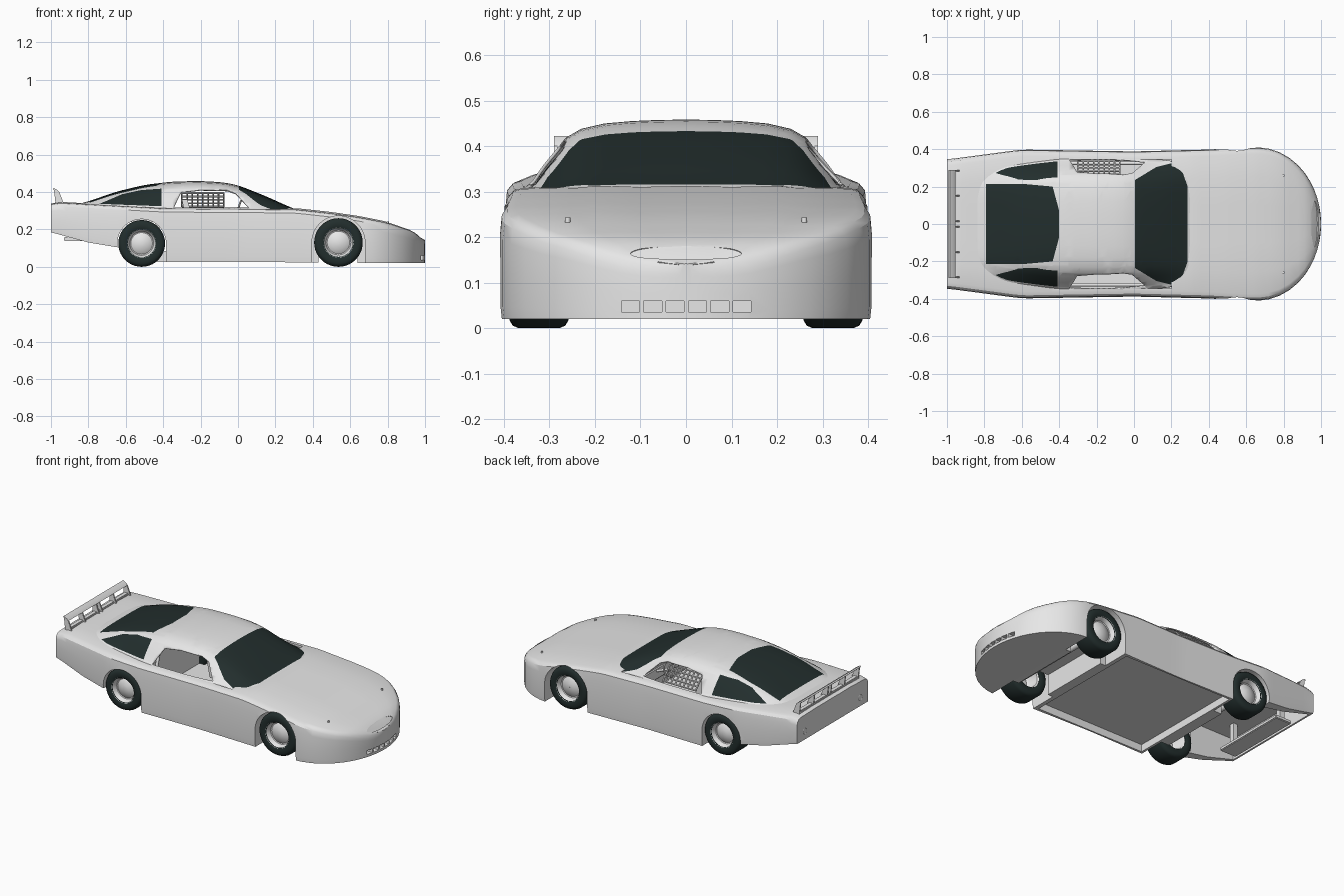
import bpy, bmesh, math
from mathutils import Vector, Matrix

old = bpy.data.objects.get("Cube")
if old:
    bpy.data.objects.remove(old)


def material(name, rgb):
    m = bpy.data.materials.new(name)
    m.use_nodes = True
    m.diffuse_color = (*rgb, 1)
    m.node_tree.nodes["Principled BSDF"].inputs["Base Color"].default_value = (*rgb, 1)
    return m


GREY = material("pale grey paint", (0.86, 0.86, 0.86))
DARK = material("dark green black", (0.016, 0.027, 0.026))


def finish(bm, name, mats=(GREY,), angle=35):
    bmesh.ops.recalc_face_normals(bm, faces=bm.faces)
    me = bpy.data.meshes.new(name)
    bm.to_mesh(me)
    bm.free()
    for m in mats:
        me.materials.append(m)
    ob = bpy.data.objects.new(name, me)
    bpy.context.collection.objects.link(ob)
    bpy.ops.object.select_all(action='DESELECT')
    bpy.context.view_layer.objects.active = ob
    ob.select_set(True)
    bpy.ops.object.shade_smooth_by_angle(angle=math.radians(angle))
    return ob


def smooth_curve(points, d=0.03):
    """Piecewise curve through points with softened corners."""
    def lin(x):
        for (x0, v0), (x1, v1) in zip(points, points[1:]):
            if x <= x1:
                return v0 + (v1 - v0) * max(0, (x - x0) / (x1 - x0))
        return points[-1][1]
    return lambda x: (lin(x - d) + lin(x) + lin(x + d)) / 3


def loft(bm, rings, closed):
    rows = [[bm.verts.new(p) for p in r] for r in rings]
    n = len(rows[0])
    for a, b in zip(rows, rows[1:]):
        for i in range(n if closed else n - 1):
            j = (i + 1) % n
            bm.faces.new((a[i], a[j], b[j], b[i]))
    return rows


def box(name, lo, hi, bevel=0.0):
    bm = bmesh.new()
    lo, hi = Vector(lo), Vector(hi)
    mx = Matrix.Translation((lo + hi) / 2) @ Matrix.Diagonal((*(hi - lo), 1))
    bmesh.ops.create_cube(bm, size=1, matrix=mx)
    if bevel:
        bmesh.ops.bevel(bm, geom=bm.edges[:], offset=bevel, segments=2, affect='EDGES')
    return finish(bm, name)


def rod(name, a, b, r, sides=12):
    a, b = Vector(a), Vector(b)
    bm = bmesh.new()
    rot = (b - a).to_track_quat('Z', 'Y').to_matrix().to_4x4()
    bmesh.ops.create_cone(bm, cap_ends=True, segments=sides, radius1=r, radius2=r,
                          depth=(b - a).length, matrix=Matrix.Translation((a + b) / 2) @ rot)
    return finish(bm, name)


def prism(name, profile, y0, y1):
    """Side profile in x and z, extruded along y."""
    bm = bmesh.new()
    rows = loft(bm, [[(x, y, z) for x, z in profile] for y in (y0, y1)], True)
    for r in rows:
        bm.faces.new(r)
    return finish(bm, name)


def lathe(name, profile, x, y, z, side, mat, steps=40):
    """Spin (radius, offset) pairs about a sideways axis."""
    bm = bmesh.new()
    rings = []
    for r, o in profile:
        rings.append([(x + r * math.cos(t), y + side * o, z + r * math.sin(t))
                      for t in (2 * math.pi * k / steps for k in range(steps))])
    loft(bm, rings, True)
    return finish(bm, name, (mat,), 40)


# Lower body, lofted nose to tail
top = smooth_curve([(-1, .335), (-.96, .346), (-.8, .337), (-.4, .315), (.3, .31), (.5, .288),
                    (.65, .266), (.8, .236), (.93, .192), (.98, .155), (1, .135)], 0.015)
bottom = smooth_curve([(-1, .185), (-.8, .13), (-.62, .1), (-.5, .026), (.5, .024), (.66, .02), (1, .02)], .01)
width = smooth_curve([(-1, .345), (-.6, .398), (0, .388), (.4, .398), (.6, .409), (.7, .409)])
stations = [(-1 + .04 * i, None) for i in range(42)]
stations += [(.66 + .34 * math.sin(t), .409 * math.cos(t))
             for t in (math.radians(a) for a in (2, 10, 20, 30, 40, 48, 56, 63, 70, 76, 81, 85, 88))]
rings = []
for x, w in stations:
    w = w or width(x)
    zb, zt = bottom(x), top(x)
    h = zt - zb
    lip = min(.016, w * .3)
    crown = .005 if .3 < x < .8 else .002
    half = [(w * .992, zb), (w, zb + h * .12), (w, zb + h * .45), (w, zb + h * .75),
            (w - lip * .25, zt - .022), (w - lip, zt - .008), (w - 2.2 * lip, zt - .002),
            (w * .62, zt), (w * .5, zt + crown), (w * .25, zt + crown / 2)]
    rings.append([(x, y, z) for y, z in half] + [(x, 0, zt + crown)]
                 + [(x, -y, z) for y, z in reversed(half)])
bm = bmesh.new()
rows = loft(bm, rings, True)
bm.faces.new(rows[0])
bm.faces.new(rows[-1])
body = finish(bm, "body_shell", angle=30)

# Cutters for wheel wells, cockpit, underside hollows and nose openings
cutters = [box("cockpit_cut", (-.42, -.345, .085), (.2, .345, .6)),
           box("floor_cut", (-.37, -.376, -.1), (.37, .376, .07)),
           box("tail_cut", (-.985, -.325, 0), (-.66, .325, .31)),
           box("axle_cut", (-.665, -.3, 0), (-.44, .3, .24)),
           box("front_cut", (.43, -.3, 0), (.64, .3, .15))]
REAR, FRONT = (-.515, .125), (.537, .13)
for cx, cz in (REAR, FRONT):
    r = .142 if cx > 0 else .13
    arch = [(cx + r, -.1), (cx + r, cz)]
    arch += [(cx + r * math.cos(t), cz + r * math.sin(t)) for t in (math.pi * k / 24 for k in range(1, 24))]
    arch += [(cx - r, cz), (cx - r, -.1)]
    for s in (-1, 1):
        cutters.append(prism("well_cut", arch, s * .225, s * .5))
for i in range(6):
    y = -.122 + .049 * i
    cutters.append(box("slot_cut", (.9, y - .02, .036), (1.1, y + .02, .06)))
bm = bmesh.new()
bmesh.ops.create_cone(bm, cap_ends=True, segments=40, radius1=1, radius2=1, depth=1,
                      matrix=Matrix.Translation((.972, 0, .17)) @ Matrix.Rotation(math.radians(48), 4, 'Y')
                      @ Matrix.Diagonal((.024, .122, .022, 1)))
cutters.append(finish(bm, "grille_cut"))
bpy.context.view_layer.objects.active = body
for c in cutters:
    c.hide_render = True
    mod = body.modifiers.new("cut", 'BOOLEAN')
    mod.object, mod.solver = c, 'EXACT'
    bpy.ops.object.modifier_apply(modifier=mod.name)
    bpy.data.objects.remove(c)
bpy.ops.object.select_all(action='DESELECT')
body.select_set(True)
bpy.ops.object.shade_smooth_by_angle(angle=math.radians(30))

# Cabin shell with glass and open side windows
ridge = smooth_curve([(-.86, .335), (-.8, .35), (-.65, .402), (-.5, .438), (-.35, .456), (-.2, .459),
                      (-.08, .452), (.0, .437), (.15, .377), (.29, .314), (.34, .296)])
base = smooth_curve([(-.86, .25), (-.7, .325), (-.4, .358), (-.1, .362), (.1, .35), (.22, .335), (.32, .29)])
section = [(1, 0), (.94, .14), (.875, .36), (.8, .57), (.73, .75), (.64, .87), (.5, .945), (.33, .98), (.16, .996)]
rings = []
for i in range(41):
    x = -.86 + .03 * i
    w, z0 = base(x), top(x) - .012
    h = max(ridge(x) - z0, .002)
    half = [(x, w * a, z0 + h * b) for a, b in section]
    rings.append(half + [(x, 0, z0 + h)] + [(x, -y, z) for _, y, z in reversed(half)])
bm = bmesh.new()
loft(bm, rings, False)


def inside(poly, p):
    crosses = [(b[0] - a[0]) * (p[1] - a[1]) - (b[1] - a[1]) * (p[0] - a[0])
               for a, b in zip(poly, poly[1:] + poly[:1])]
    return min(crosses) >= 0 or max(crosses) <= 0


def cut_faces(poly, k):
    """Slice the shell along a convex outline seen along y (k=2) or z (k=1); return faces inside."""
    for a, b in zip(poly, poly[1:] + poly[:1]):
        co, no = Vector((a[0], 0, 0)), Vector((b[1] - a[1], 0, 0))
        co[k], no[k] = a[1], a[0] - b[0]
        lo, hi = min(p[0] for p in poly) - .05, max(p[0] for p in poly) + .05
        near = [f for f in bm.faces if lo < f.calc_center_median().x < hi]
        geom = near + list({e for f in near for e in f.edges}) + list({v for f in near for v in f.verts})
        bmesh.ops.bisect_plane(bm, geom=geom, plane_co=co, plane_no=no, dist=1e-5)
    return [f for f in bm.faces if inside(poly, (f.calc_center_median().x, f.calc_center_median()[k]))]


def mirrored(points):
    return points + [(x, -y) for x, y in reversed(points)]


windscreen = mirrored([(.287, .2), (.255, .29), (.2, .325), (.12, .305), (.005, .235)])
rear_glass = mirrored([(-.4, .07), (-.435, .2), (-.6, .215), (-.79, .215)])
quarter = [(-.74, .337), (-.62, .388), (-.52, .41), (-.41, .418), (-.41, .324)]
opening = [(-.345, .316), (-.305, .4), (-.2, .412), (-.06, .41), (-.01, .392), (.06, .316)]
for outline, k in ((windscreen, 1), (rear_glass, 1), (quarter, 2)):
    for f in cut_faces(outline, k):
        if k == 1 or abs(f.calc_center_median().y) > .235:
            f.material_index = 1
gone = [f for f in cut_faces(opening, 2) if abs(f.calc_center_median().y) > .2]
bmesh.ops.delete(bm, geom=gone, context='FACES')
cabin = finish(bm, "cabin_shell", (GREY, DARK))
solid = cabin.modifiers.new("thickness", 'SOLIDIFY')
solid.thickness = .007

# Wheels and axles
tyre = [(.074, .06), (.085, .065), (.108, .065), (.12, .058), (.126, .045), (.126, -.045),
        (.12, -.058), (.108, -.065), (.085, -.065), (.074, -.06), (.074, .06)]
rim = [(.075, -.058), (.068, -.05), (.066, .02), (.058, .03), (.035, .036), (.022, .042), (.001, .042),
       (.001, .036), (.02, .034), (.05, .026), (.064, .032), (.069, .052), (.078, .0625)]
for label, (cx, cz) in (("rear", REAR), ("front", FRONT)):
    for side, word in ((1, "left"), (-1, "right")):
        k = cz / .126
        lathe(f"{label}_{word}_tyre", [(r * k, o) for r, o in tyre], cx, side * .323, cz, side, DARK)
        lathe(f"{label}_{word}_rim", [(r * k, o) for r, o in rim], cx, side * .323, cz, side, GREY)
    rod(label + "_axle", (cx, -.34, cz), (cx, .34, cz), .016)

# Rear wing on posts, with open gaps beneath the blade
prism("wing_blade", [(-.955, .398), (-.965, .41), (-.985, .422), (-.992, .416), (-.975, .403), (-.965, .393)], -.29, .29)
for y in (-.286, -.15, -.016, .016, .15, .286):
    prism("wing_post", [(-.93, .335), (-.955, .4), (-.985, .42), (-.975, .335)], y - .004, y + .004)
box("deck_lip", (-.975, -.29, .335), (-.945, .29, .354), bevel=.004)

# Tail lamp rings, rear beam, hood pins
for s in (-1, 1):
    bpy.ops.mesh.primitive_torus_add(major_radius=.018, minor_radius=.005, major_segments=24, minor_segments=8,
                                     location=(-.996, s * .27, .235), rotation=(0, math.radians(90), 0))
    bpy.context.object.name = "tail_lamp_ring"
    bpy.context.object.data.materials.append(GREY)
    rod("hood_pin", (.8, s * .26, .225), (.8, s * .26, .243), .006)
    box("beam_bracket", (-.9, s * .2 - .015, .14), (-.87, s * .2 + .015, .31))
box("rear_beam", (-.93, -.24, .138), (-.82, .24, .16), bevel=.004)

# Cockpit: seat, dashboard, steering wheel, cage
box("seat_base", (-.24, .08, .085), (-.06, .25, .17), bevel=.012)
prism("seat_back", [(-.2, .1), (-.27, .36), (-.3, .36), (-.25, .1)], .08, .25)
box("dashboard", (.08, -.33, .22), (.19, .33, .3), bevel=.01)
bpy.ops.mesh.primitive_torus_add(major_radius=.045, minor_radius=.005, major_segments=28, minor_segments=8,
                                 location=(.0, .165, .31), rotation=(0, math.radians(-70), 0))
bpy.context.object.name = "steering_wheel"
bpy.context.object.data.materials.append(GREY)
rod("steering_column", (0, .165, .31), (.1, .165, .27), .008)
for s in (-1, 1):
    rod("cage_hoop_side", (-.37, s * .32, .09), (-.37, s * .215, .42), .009)
    rod("cage_roof_rail", (-.37, s * .215, .42), (-.02, s * .205, .412), .009)
    rod("cage_pillar", (-.02, s * .205, .412), (.14, s * .285, .3), .009)
    rod("cage_door_bar", (-.37, s * .325, .22), (.18, s * .325, .22), .009)
rod("cage_hoop_top", (-.37, -.215, .42), (-.37, .215, .42), .009)


# Window net on the left side
def net_point(x, t):
    return (x, .335 - .07 * t, .322 + .073 * t)


for i in range(9):
    x = -.3 + .028 * i
    rod("net_strap", net_point(x, 0), net_point(x, 1), .005, sides=6)
for i in range(5):
    rod("net_band", net_point(-.3, i / 4), net_point(-.076, i / 4), .005, sides=6)
